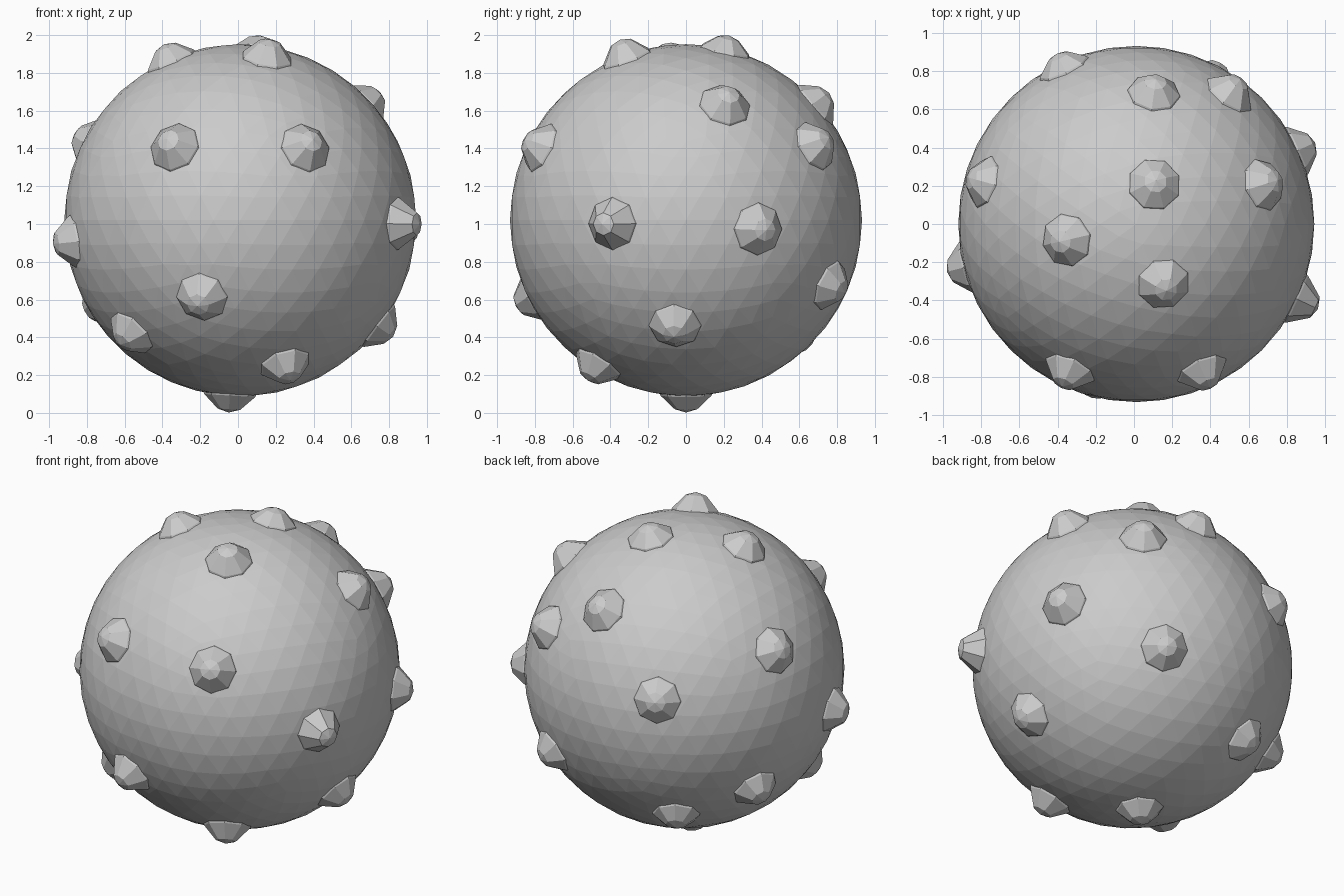
import bpy, bmesh, math
from mathutils import Vector

if "Cube" in bpy.data.objects:
    bpy.data.objects.remove(bpy.data.objects["Cube"])

CENTRE = Vector((0.012, 0, 1.02))
R = 0.932

# Faceted ball body
bpy.ops.mesh.primitive_ico_sphere_add(subdivisions=4, radius=R, location=CENTRE)
body = bpy.context.object
body.name = "ball_body"


def stud(name, direction, tip=1.02, sides=8):
    """Blunt eight-sided knob pointing outwards from the ball centre."""
    bm = bmesh.new()
    profile = [(0.148, 0.90), (0.135, 0.93), (0.06, tip - 0.018)]
    rings = []
    for r, h in profile:
        rings.append([bm.verts.new((r * math.cos(2 * math.pi * i / sides),
                                    r * math.sin(2 * math.pi * i / sides), h))
                      for i in range(sides)])
    apex = bm.verts.new((0, 0, tip))
    for low, high in zip(rings, rings[1:]):
        for i in range(sides):
            j = (i + 1) % sides
            bm.faces.new((low[i], low[j], high[j], high[i]))
    for i in range(sides):
        bm.faces.new((rings[-1][i], rings[-1][(i + 1) % sides], apex))
    bm.faces.new(rings[0][::-1])
    mesh = bpy.data.meshes.new(name)
    bm.to_mesh(mesh)
    bm.free()
    ob = bpy.data.objects.new(name, mesh)
    ob.location = CENTRE
    ob.rotation_mode = 'QUATERNION'
    ob.rotation_quaternion = Vector(direction).to_track_quat('Z', 'Y')
    bpy.context.collection.objects.link(ob)


# Stud directions scattered over the ball, with tip distance
studs = [
    # front
    ((-0.36, -0.79, 0.40), 1.03), ((0.36, -0.80, 0.40), 1.03),
    ((-0.22, -0.87, -0.44), 1.035), ((-0.58, -0.41, -0.60), 1.02),
    ((0.24, -0.47, -0.77), 1.03),
    # sides
    ((-0.95, -0.24, -0.12), 1.03), ((0.92, -0.43, -0.02), 1.05),
    ((0.90, 0.41, -0.05), 1.03), ((0.76, -0.06, -0.58), 1.02),
    ((0.71, 0.22, 0.65), 1.03), ((-0.83, 0.23, 0.43), 1.02),
    ((-0.77, 0.35, -0.46), 1.02),
    # top and bottom
    ((0.15, -0.33, 0.90), 1.03), ((-0.39, -0.09, 0.90), 1.02),
    ((0.10, 0.22, 0.95), 1.01), ((-0.06, 0.0, -1.0), 1.02),
    # back
    ((0.51, 0.71, 0.41), 1.03), ((0.40, 0.77, -0.35), 1.02),
    ((0.10, 0.74, 0.66), 1.02), ((-0.38, 0.63, -0.65), 1.01),
    ((-0.40, 0.86, 0.22), 1.01),
]
for n, (d, tip) in enumerate(studs):
    stud(f"stud_{n + 1}", d, tip)
